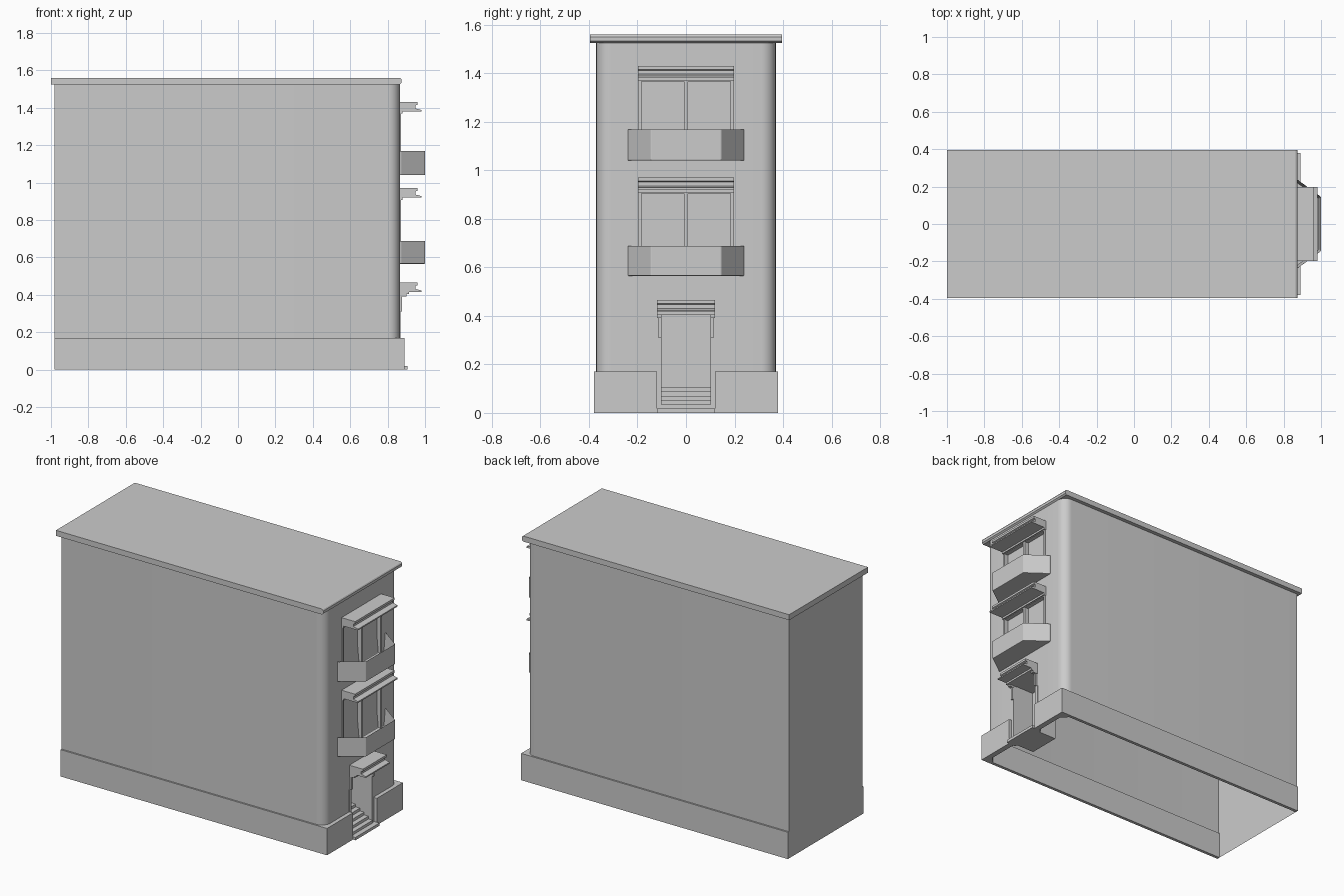
import bpy, bmesh, math

if "Cube" in bpy.data.objects:
    bpy.data.objects.remove(bpy.data.objects["Cube"])

WX, WY, BACK, R = 0.865, 0.37, -0.98, 0.06   # wall front, half width, back, corner radius
TOP = 1.53
# (balcony bottom, balcony top, cornice bottom) for each upper floor
FLOORS = [(0.565, 0.69, 0.92), (1.04, 1.17, 1.38)]


def finish(name, bm, smooth=False):
    me = bpy.data.meshes.new(name)
    bm.to_mesh(me)
    bm.free()
    ob = bpy.data.objects.new(name, me)
    bpy.context.collection.objects.link(ob)
    if smooth:
        bpy.ops.object.select_all(action='DESELECT')
        ob.select_set(True)
        bpy.context.view_layer.objects.active = ob
        bpy.ops.object.shade_smooth_by_angle(angle=math.radians(35))
    return ob


def prism(name, pts, a, b, axis='z'):
    """Extrude a flat outline: (x, y) along z, or (x, z) along y."""
    bm = bmesh.new()
    place = (lambda p, t: (p[0], p[1], t)) if axis == 'z' else (lambda p, t: (p[0], t, p[1]))
    lo = [bm.verts.new(place(p, a)) for p in pts]
    hi = [bm.verts.new(place(p, b)) for p in pts]
    bm.faces.new(lo)
    bm.faces.new(hi)
    n = len(pts)
    for i in range(n):
        j = (i + 1) % n
        bm.faces.new((lo[i], lo[j], hi[j], hi[i]))
    bmesh.ops.recalc_face_normals(bm, faces=bm.faces)
    return finish(name, bm)


def box(name, x0, x1, y0, y1, z0, z1):
    return prism(name, [(x0, y0), (x1, y0), (x1, y1), (x0, y1)], z0, z1)


# Wall shell: outline walked around the plan, with holes for door and windows
arc = [(WX - R + R * math.sin(t), -(WY - R) - R * math.cos(t))
       for t in [math.pi / 2 * i / 8 for i in range(9)]]
half = arc + [(WX, -0.195), (WX, -0.105)]
path = [(BACK, -WY)] + half + [(x, -y) for x, y in reversed(half)] + [(BACK, WY)]
levels = [0, 0.17, 0.41] + [z for b, t, c in FLOORS for z in (b + 0.01, c - 0.005)] + [TOP]
bm = bmesh.new()
grid = [[bm.verts.new((x, y, z)) for z in levels] for x, y in path]
for i in range(len(path)):
    j = (i + 1) % len(path)
    (xa, ya), (xb, yb) = path[i], path[j]
    back = xa == BACK and xb == BACK
    front = xa == WX and xb == WX
    mid = abs(ya + yb) / 2
    for k in range(len(levels) - 1):
        if k == 0 and not back:
            continue
        if front and ((k == 1 and mid < 0.1) or (k in (3, 5) and mid < 0.19)):
            continue
        bm.faces.new((grid[i][k], grid[j][k], grid[j][k + 1], grid[i][k + 1]))
bmesh.ops.delete(bm, geom=[v for v in bm.verts if not v.link_faces], context='VERTS')
finish("walls", bm, smooth=True)

# Roof slab with a softened street edge
prism("roof_slab", [(-1, 1.525), (0.865, 1.525), (0.875, 1.533), (0.875, 1.55),
                    (0.87, 1.557), (0.862, 1.56), (-1, 1.56)], -0.395, 0.395, 'y')

# Plinth, one half on each side of the door
for s, side in ((-1, "left"), (1, "right")):
    pts = [(BACK, 0.38), (0.89, 0.38), (0.89, 0.12), (0.855, 0.12),
           (0.855, 0.32), (0.815, 0.36), (BACK, 0.36)]
    prism("plinth_" + side, [(x, s * y) for x, y in pts], 0, 0.17)


def cornice(name, z, half_w, foot):
    pts = [(0.85, 0.05), (0.96, 0.05), (0.96, 0.036), (0.948, 0.032), (0.948, 0.016),
           (0.965, 0.012), (0.98, 0.008), (0.98, 0), (foot, 0), (foot, -0.012), (0.85, -0.012)]
    return prism(name, [(x, z + dz) for x, dz in pts], -half_w, half_w, 'y')


def balcony(name, z0, z1):
    """Hollow tray with slanted ends."""
    plan = [(0.845, -0.24), (0.87, -0.24), (1, -0.145), (1, 0.145), (0.87, 0.24), (0.845, 0.24)]
    bm = bmesh.new()
    floor = bm.faces.new([bm.verts.new((x, y, z0)) for x, y in plan])
    ext = bmesh.ops.extrude_face_region(bm, geom=[floor], use_keep_orig=True)["geom"]
    bmesh.ops.translate(bm, vec=(0, 0, z1 - z0),
                        verts=[g for g in ext if isinstance(g, bmesh.types.BMVert)])
    top = next(g for g in ext if isinstance(g, bmesh.types.BMFace))
    bmesh.ops.recalc_face_normals(bm, faces=bm.faces)
    bmesh.ops.inset_region(bm, faces=[top], thickness=0.014)
    bmesh.ops.translate(bm, vec=(0, 0, z0 + 0.02 - z1), verts=top.verts)
    ob = finish(name, bm)
    bev = ob.modifiers.new("soft_edges", 'BEVEL')
    bev.width, bev.segments, bev.limit_method = 0.004, 2, 'ANGLE'
    return ob


# Windows, cornices and balconies
for n, (b, t, c) in enumerate(FLOORS, 1):
    z0, z1 = b + 0.01, c - 0.005
    box(f"window_panel_{n}", 0.838, 0.845, -0.195, 0.195, z0, z1)
    for y, w in ((-0.19, 0.006), (0, 0.008), (0.19, 0.006)):
        box(f"window_bar_{n}", 0.84, 0.872, y - w, y + w, z0, z1)
    box(f"window_head_{n}", 0.84, 0.872, -0.195, 0.195, z1 - 0.01, z1)
    cornice(f"window_cornice_{n}", c, 0.198, 0.88)
    balcony(f"balcony_{n}", b, t)

# Door surround
cornice("door_canopy", 0.415, 0.12, 0.915).scale.z = 1
for s in (-1, 1):
    box("door_jamb", 0.84, 0.869, *sorted((s * 0.102, s * 0.122)), 0, 0.31)
    box("door_jamb_upper", 0.84, 0.877, *sorted((s * 0.102, s * 0.116)), 0.31, 0.395)
    box("door_capital", 0.84, 0.9, *sorted((s * 0.1, s * 0.12)), 0.392, 0.405)

# Recessed entrance: side walls, ceiling and door
for s in (-1, 1):
    box("entrance_side", 0.715, 0.866, *sorted((s * 0.1, s * 0.105)), 0, 0.41)
box("entrance_ceiling", 0.715, 0.866, -0.105, 0.105, 0.405, 0.41)
box("door", 0.712, 0.72, -0.105, 0.105, 0, 0.41)

# Steps
N, RISE, RUN = 6, 0.0175, 0.03
stairs = [(0.715, 0), (0.905, 0)]
for i in range(N):
    stairs += [(0.905 - i * RUN, (i + 1) * RISE), (0.905 - (i + 1) * RUN, (i + 1) * RISE)]
stairs.append((0.715, N * RISE))
prism("steps", stairs, -0.1, 0.1, 'y')
box("bottom_step", 0.85, 0.907, -0.12, 0.12, 0, 0.018)
